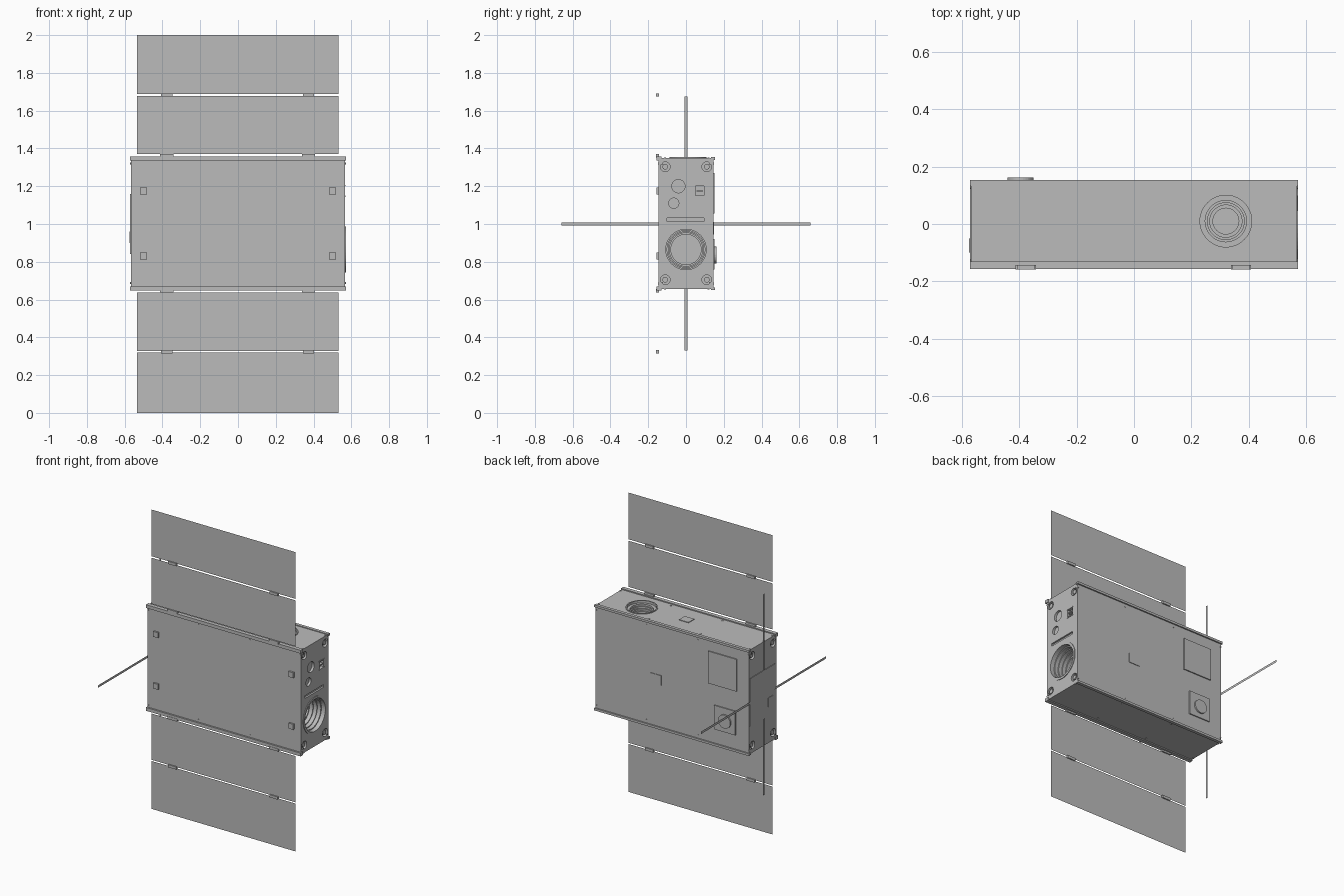
import bpy, bmesh, math
from mathutils import Matrix

cube = bpy.data.objects.get("Cube")
if cube:
    bpy.data.objects.remove(cube, do_unlink=True)

grey = bpy.data.materials.new("satin_grey")
grey.use_nodes = True
color = (0.5, 0.5, 0.5, 1)
grey.diffuse_color = color
grey.node_tree.nodes["Principled BSDF"].inputs["Base Color"].default_value = color

# Rotations that turn a local +z axis outward from each side
TURN = {"+x": Matrix.Rotation(math.pi / 2, 4, "Y"), "-x": Matrix.Rotation(-math.pi / 2, 4, "Y"),
        "+y": Matrix.Rotation(-math.pi / 2, 4, "X"), "-y": Matrix.Rotation(math.pi / 2, 4, "X"),
        "+z": Matrix.Identity(4), "-z": Matrix.Rotation(math.pi, 4, "X")}


def finish(name, bm):
    bmesh.ops.recalc_face_normals(bm, faces=bm.faces)
    mesh = bpy.data.meshes.new(name)
    bm.to_mesh(mesh)
    bm.free()
    mesh.materials.append(grey)
    ob = bpy.data.objects.new(name, mesh)
    bpy.context.collection.objects.link(ob)
    return ob


def box(name, x, y, z):
    bm = bmesh.new()
    bmesh.ops.create_cube(bm, size=1)
    for v in bm.verts:
        for i, (lo, hi) in enumerate((x, y, z)):
            v.co[i] = lo if v.co[i] < 0 else hi
    return finish(name, bm)


def sheet(name, a, b, c, d):
    bm = bmesh.new()
    bm.faces.new([bm.verts.new(p) for p in (a, b, c, d)])
    return finish(name, bm)


def lathe(name, profile, at, side, n=32):
    """Spin (radius, height) points about the outward axis, capping both ends."""
    bm = bmesh.new()
    rings = [[bm.verts.new((r * math.cos(k * math.tau / n), r * math.sin(k * math.tau / n), h))
              for k in range(n)] for r, h in profile]
    for lower, upper in zip(rings, rings[1:]):
        for k in range(n):
            j = (k + 1) % n
            bm.faces.new((lower[k], lower[j], upper[j], upper[k]))
    bm.faces.new(rings[0])
    bm.faces.new(rings[-1])
    bm.transform(Matrix.Translation(at) @ TURN[side])
    return finish(name, bm)


def disc(name, r, h, at, side, n=16):
    return lathe(name, [(r, -0.004), (r, h)], at, side, n)


def stepped(radii, step):
    """Profile of a bore that narrows in steps going inward."""
    pts = [(radii[0], 0.02)]
    for i, r in enumerate(radii):
        pts += [(r, -step * i), (r, -step * (i + 1))]
    return pts[::-1]


# Main housing and its recesses
X, Y, Z0, Z1 = 0.567, 0.145, 0.655, 1.35
body = box("housing", (-X, X), (-Y, Y), (Z0, Z1))
cutters = [
    lathe("lens_bore", stepped([0.107, 0.1, 0.094, 0.088, 0.08], 0.025), (X, 0, 0.865), "+x", 48),
    lathe("top_bore", stepped([0.09, 0.072, 0.064, 0.056, 0.045], 0.012), (0.32, 0.01, Z1), "+z", 48),
    lathe("sensor_bore", stepped([0.035], 0.015), (X, -0.04, 1.2), "+x"),
    lathe("small_sensor_bore", stepped([0.027], 0.015), (X, -0.065, 1.11), "+x"),
    box("slot_cut", (X - 0.012, X + 0.02), (-0.1, 0.095), (1.014, 1.032)),
    box("socket_cut", (X - 0.02, X + 0.02), (0.05, 0.095), (1.15, 1.2)),
]
corners = [(y, z) for y in (-0.11, 0.11) for z in (0.705, 1.303)]
for side, x in (("+x", X), ("-x", -X)):
    for y, z in corners:
        cutters.append(lathe("corner_bore", stepped([0.026], 0.018), (x, y, z), side, 20))
for c in cutters:
    c.hide_render = True
    c.display_type = "WIRE"
    mod = body.modifiers.new(c.name, "BOOLEAN")
    mod.object, mod.operation, mod.solver = c, "DIFFERENCE", "EXACT"

# Bake the cuts, then drop the cutters
bpy.context.view_layer.update()
cut_mesh = bpy.data.meshes.new_from_object(body.evaluated_get(bpy.context.evaluated_depsgraph_get()))
body.modifiers.clear()
body.data = cut_mesh
for c in cutters:
    bpy.data.objects.remove(c, do_unlink=True)


# Raised collars around the bores
def collar(name, inner, outer, h, at, side):
    bm = bmesh.new()
    n = 48
    rings = [[bm.verts.new((r * math.cos(k * math.tau / n), r * math.sin(k * math.tau / n), z))
              for k in range(n)] for r, z in ((inner, 0), (inner, h), (outer, h), (outer, 0))]
    for i in range(4):
        a, b = rings[i], rings[(i + 1) % 4]
        for k in range(n):
            j = (k + 1) % n
            bm.faces.new((a[k], a[j], b[j], b[k]))
    bm.transform(Matrix.Translation(at) @ TURN[side])
    finish(name, bm)


collar("lens_collar", 0.107, 0.122, 0.004, (X, 0, 0.865), "+x")
collar("top_port_collar", 0.09, 0.098, 0.004, (0.32, 0.01, Z1), "+z")

# Screws sunk in the end plates
for side, x, s in (("+x", X, 1), ("-x", -X, -1)):
    for y, z in corners:
        disc("corner_screw", 0.015, 0.012, (x - s * 0.016, y, z), side)
        d = 0.017
        disc("corner_pin", 0.006, 0.005, (x, y + math.copysign(d, y), z + math.copysign(d, z - 1)), side, 10)

# Socket divider
box("socket_bar", (X - 0.02, X), (0.055, 0.09), (1.172, 1.178))
box("socket_frame_top", (X, X + 0.003), (0.045, 0.1), (1.2, 1.206))
box("socket_frame_bottom", (X, X + 0.003), (0.045, 0.1), (1.144, 1.15))

# Edge rails, mirrored top and bottom, with their small screws
for s, label in ((1, "top"), (-1, "bottom")):
    mid = (Z0 + Z1) / 2
    span = lambda a, b: tuple(sorted((mid + s * (a - mid), mid + s * (b - mid))))
    box(label + "_front_rail", (-0.572, 0.572), (-0.156, -0.13), span(1.335, 1.357))
    box(label + "_back_rail", (-0.572, 0.572), (0.133, 0.154), span(1.34, 1.355))
    for x in (-0.562, -0.19, 0.19, 0.562):
        for y in (-0.112, 0.12):
            disc("rail_screw", 0.006, 0.003, (x, y, Z1 if s > 0 else Z0), "+z" if s > 0 else "-z", 10)
        z = mid + s * 0.318
        disc("front_screw", 0.005, 0.003, (x, -Y, z), "-y", 10)
        disc("back_screw", 0.005, 0.003, (x, Y, z), "+y", 10)

# Front bumper pads
for x in (-0.5, 0.5):
    for z in (0.83, 1.175):
        box("front_pad", (x - 0.018, x + 0.018), (-0.157, -0.14), (z - 0.018, z + 0.018))

# Raised plates on the back and top
box("back_access_plate", (-0.48, -0.27), (0.14, 0.152), (1.055, 1.27))
box("back_sensor_plate", (-0.47, -0.315), (0.14, 0.152), (0.76, 0.92))
disc("back_sensor", 0.045, 0.012, (-0.395, 0.15, 0.835), "+y", 32)
box("back_small_plate", (0.08, 0.16), (0.14, 0.149), (0.945, 1.01))
box("top_small_plate", (-0.04, 0.03), (-0.03, 0.03), (1.34, 1.354))

# Antenna deployer plate and its four tape antennas
box("antenna_plate", (-0.571, -0.56), (-0.125, 0.14), (0.84, 1.16))
box("antenna_latch", (-0.574, -0.565), (-0.1, -0.05), (0.9, 0.96))
T, W = -0.5745, 0.008
sheet("vertical_antenna", (T, -W, 0.33), (T, W, 0.33), (T, W, 1.675), (T, -W, 1.675))
sheet("horizontal_antenna", (T, -0.66, 1 - W), (T, 0.66, 1 - W), (T, 0.66, 1 + W), (T, -0.66, 1 + W))

# Thin fold-out solar panels and their hinges
for lo, hi in ((0, 0.32), (0.328, 0.637), (1.37, 1.678), (1.688, 2)):
    sheet("solar_panel", (-0.535, -0.15, lo), (0.531, -0.15, lo), (0.531, -0.15, hi), (-0.535, -0.15, hi))
for x in (-0.377, 0.373):
    for z, w in ((0.324, 0.03), (0.646, 0.035), (1.362, 0.035), (1.683, 0.03)):
        box("panel_hinge", (x - w, x + w), (-0.158, -0.142), (z - 0.009, z + 0.009))
